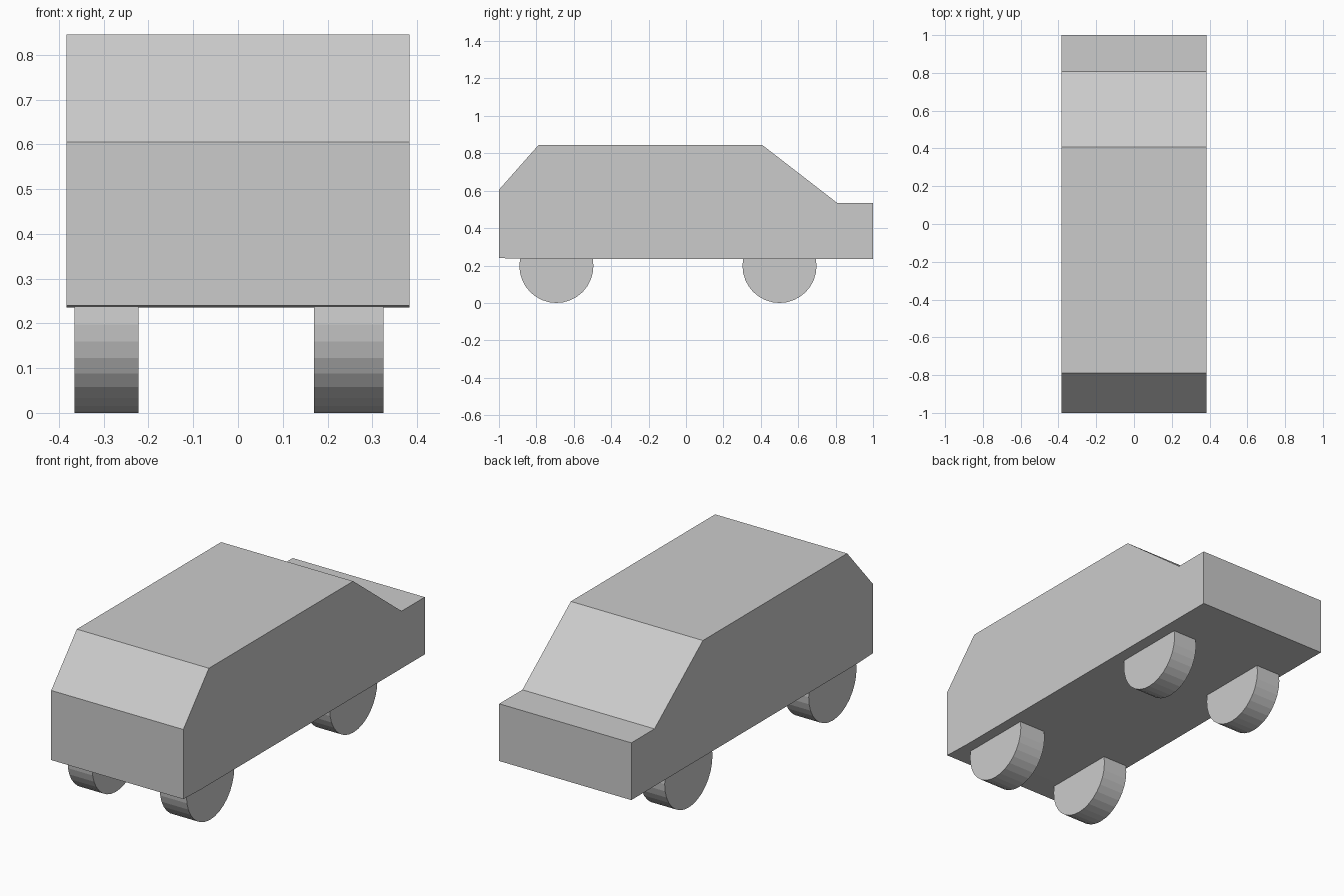
import bpy, bmesh
from math import pi

if "Cube" in bpy.data.objects:
    bpy.data.objects.remove(bpy.data.objects["Cube"])

HALF_WIDTH = 0.383
WHEEL_RADIUS = 0.198


def extrude_profile(name, profile, x0, x1):
    """Solid made by sweeping a (y, z) outline along x."""
    bm = bmesh.new()
    face = bm.faces.new([bm.verts.new((x0, y, z)) for y, z in profile])
    swept = bmesh.ops.extrude_face_region(bm, geom=[face])["geom"]
    verts = [v for v in swept if isinstance(v, bmesh.types.BMVert)]
    bmesh.ops.translate(bm, verts=verts, vec=(x1 - x0, 0, 0))
    bmesh.ops.recalc_face_normals(bm, faces=bm.faces)
    mesh = bpy.data.meshes.new(name)
    bm.to_mesh(mesh)
    bm.free()
    obj = bpy.data.objects.new(name, mesh)
    bpy.context.collection.objects.link(obj)
    return obj


def add_wheel(name, x0, x1, y):
    bpy.ops.mesh.primitive_cylinder_add(
        vertices=32, radius=WHEEL_RADIUS, depth=x1 - x0,
        location=((x0 + x1) / 2, y, WHEEL_RADIUS), rotation=(0, pi / 2, 0))
    bpy.context.object.name = name


# Car body: side outline from front bumper over the roof to the rear
extrude_profile("body", [
    (-1, 0.24), (-1, 0.605), (-0.788, 0.845), (0.407, 0.845),
    (0.808, 0.535), (1, 0.535), (1, 0.235), (-0.85, 0.235),
], -HALF_WIDTH, HALF_WIDTH)

# Wheels, sunk into the underside
for name, x0, x1, y in [
    ("front_right_wheel", 0.17, 0.325, -0.693),
    ("front_left_wheel", -0.365, -0.222, -0.693),
    ("rear_right_wheel", 0.18, 0.32, 0.50),
    ("rear_left_wheel", -0.365, -0.222, 0.50),
]:
    add_wheel(name, x0, x1, y)
